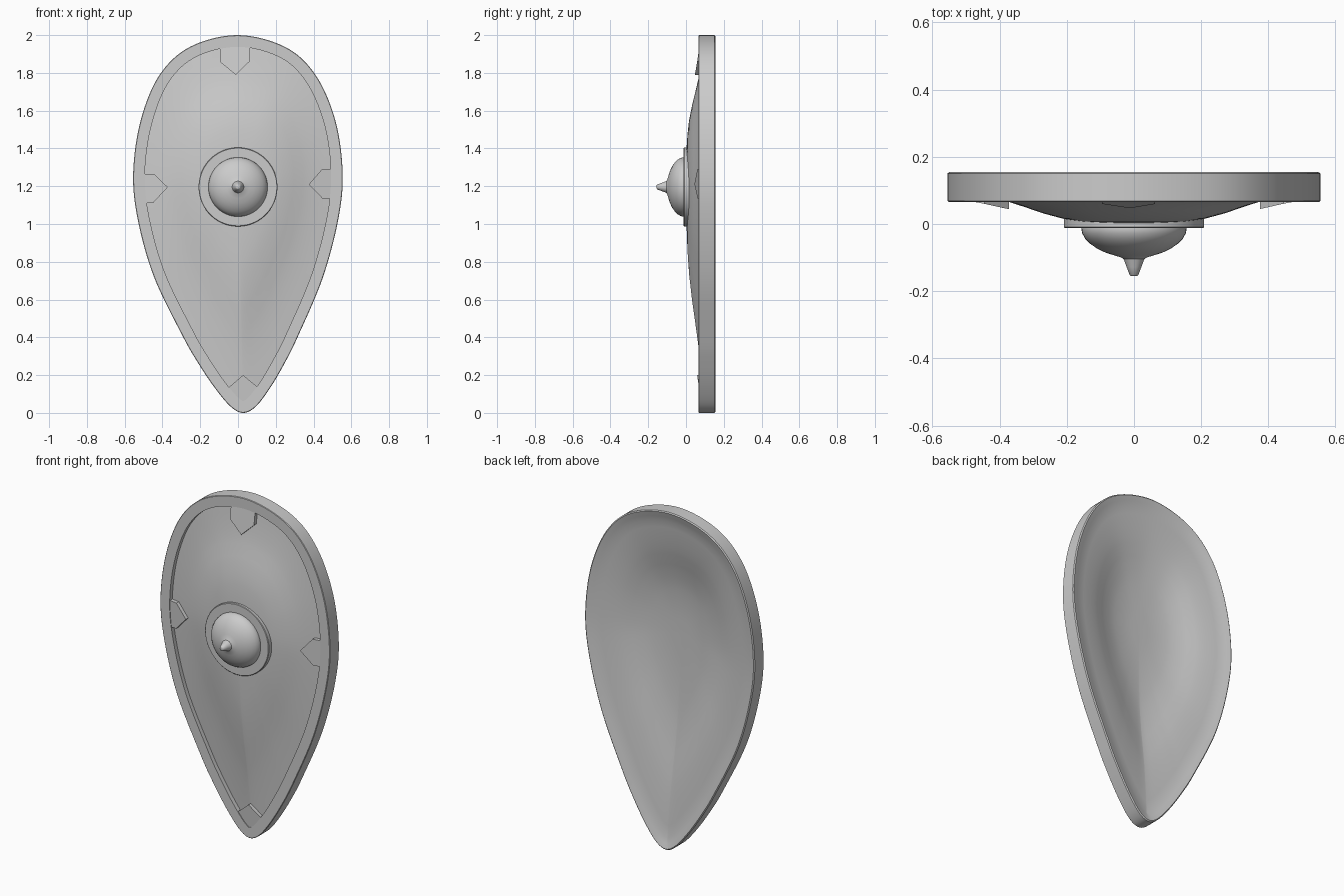
import bpy, bmesh, math
from mathutils import Vector

if "Cube" in bpy.data.objects:
    bpy.data.objects.remove(bpy.data.objects["Cube"])

CENTRE = Vector((0, 1.25))

# teardrop outline in (x, z), clockwise from the top
OUTLINE = [(0, 2.0), (0.25, 1.937), (0.41, 1.79), (0.515, 1.55), (0.554, 1.27),
           (0.53, 1.02), (0.447, 0.71), (0.315, 0.40), (0.248, 0.265), (0.172, 0.135),
           (0.095, 0.034), (0.027, 0.0), (-0.04, 0.034), (-0.125, 0.135), (-0.212, 0.265),
           (-0.295, 0.41), (-0.445, 0.72), (-0.53, 1.02), (-0.555, 1.27),
           (-0.515, 1.55), (-0.415, 1.79), (-0.25, 1.94)]


def smooth_loop(points, steps=8):
    """Closed Catmull-Rom curve through the points."""
    pts = [Vector(p) for p in points]
    n, out = len(pts), []
    for i in range(n):
        a, b, c, d = (pts[(i + k) % n] for k in (-1, 0, 1, 2))
        for s in range(steps):
            t = s / steps
            out.append(0.5 * (2 * b + (c - a) * t + (2 * a - 5 * b + 4 * c - d) * t**2
                              + (3 * b - a - 3 * c + d) * t**3))
    return out


def inset(loop, dist):
    n, out = len(loop), []
    for i in range(n):
        t = (loop[(i + 1) % n] - loop[i - 1]).normalized()
        out.append(loop[i] + Vector((t.y, -t.x)) * dist)
    return out


outer = smooth_loop(OUTLINE)
inner = inset(outer, 0.062)

# depth of the domed face: fraction of the way to the edge -> y
PROFILE = [(0, 0.0), (0.2, 0.002), (0.33, 0.008), (0.43, 0.016), (0.55, 0.032),
           (0.65, 0.049), (0.75, 0.065), (0.88, 0.08), (1.0, 0.091), (1.3, 0.12)]


def dome(t):
    for (a, ya), (b, yb) in zip(PROFILE, PROFILE[1:]):
        if t <= b:
            return ya + (yb - ya) * (t - a) / (b - a)
    return PROFILE[-1][1]


def dome_at(x, z):
    v = Vector((x, z)) - CENTRE
    edge = max(inner, key=lambda p: (p - CENTRE).normalized().dot(v.normalized()))
    return dome(v.length / (edge - CENTRE).length)


def finish(bm, name, angle=40):
    bmesh.ops.recalc_face_normals(bm, faces=bm.faces[:])
    mesh = bpy.data.meshes.new(name)
    bm.to_mesh(mesh)
    bm.free()
    obj = bpy.data.objects.new(name, mesh)
    bpy.context.collection.objects.link(obj)
    bpy.ops.object.select_all(action='DESELECT')
    obj.select_set(True)
    bpy.context.view_layer.objects.active = obj
    bpy.ops.object.shade_smooth_by_angle(angle=math.radians(angle))
    return obj


def skin(name, rings):
    """Bridge equal rings of 3D points into a capped surface."""
    bm = bmesh.new()
    vr = [[bm.verts.new(p) for p in ring] for ring in rings]
    n = len(vr[0])
    for a, b in zip(vr, vr[1:]):
        for i in range(n):
            j = (i + 1) % n
            bm.faces.new((a[i], a[j], b[j], b[i]))
    bm.faces.new(vr[0])
    bm.faces.new(vr[-1])
    return finish(bm, name)


def at_depth(loop, y):
    return [(p.x, y, p.y) for p in loop]


# shield body: domed front, raised rim, then the hollow back
steps = [0.03, 0.12, 0.2, 0.27, 0.33, 0.38, 0.43, 0.49, 0.55, 0.6, 0.65, 0.7, 0.75,
         0.82, 0.88, 0.94, 1.0]


def board_ring(t, shift):
    return at_depth([CENTRE + (p - CENTRE) * t for p in inner], dome(t) + shift)


section = [(0.062, 0.066), (0.003, 0.066), (0, 0.069), (0, 0.15), (0.006, 0.155),
           (0.035, 0.146)]
skin("shield_body", [board_ring(t, 0) for t in steps]
     + [at_depth(inset(outer, d), y) for d, y in section]
     + [board_ring(t, 0.046) for t in reversed(steps)])


# boss plate and spiked boss, turned around the y axis
def lathe(name, profile, sides=48, z=1.196):
    rings = [[(r * math.cos(2 * math.pi * i / sides), y,
               z + r * math.sin(2 * math.pi * i / sides)) for i in range(sides)]
             for r, y in profile]
    return skin(name, rings)


lathe("boss_plate", [(0.209, 0.018), (0.209, -0.009), (0.206, -0.012), (0.12, -0.012)])
lathe("boss", [(0.15, 0.008), (0.157, -0.012), (0.154, -0.028), (0.145, -0.044),
               (0.13, -0.059), (0.11, -0.073), (0.085, -0.085), (0.06, -0.093),
               (0.04, -0.099), (0.031, -0.104), (0.022, -0.128), (0.013, -0.152),
               (0.009, -0.155)])


# pointed tabs gripping the board from under the rim
def tab(name, points):
    bm = bmesh.new()
    front = [bm.verts.new((x, dome_at(x, z) - 0.022, z)) for x, z in points]
    back = [bm.verts.new((x, dome_at(x, z) + 0.012, z)) for x, z in points]
    n = len(points)
    bm.faces.new(front)
    bm.faces.new(back)
    for i in range(n):
        j = (i + 1) % n
        bm.faces.new((front[i], front[j], back[j], back[i]))
    finish(bm, name, 30)


tab("top_tab", [(-0.095, 1.955), (-0.095, 1.858), (-0.012, 1.79), (0.063, 1.862), (0.063, 1.955)])
tab("right_tab", [(0.515, 1.29), (0.445, 1.29), (0.375, 1.21), (0.447, 1.135), (0.515, 1.135)])
tab("left_tab", [(-0.515, 1.265), (-0.445, 1.265), (-0.372, 1.195), (-0.449, 1.112), (-0.515, 1.108)])
tab("bottom_tab", [(0.027, 0.2), (0.112, 0.13), (0.06, 0.06), (0.027, 0.05),
                   (-0.01, 0.06), (-0.055, 0.13)])
